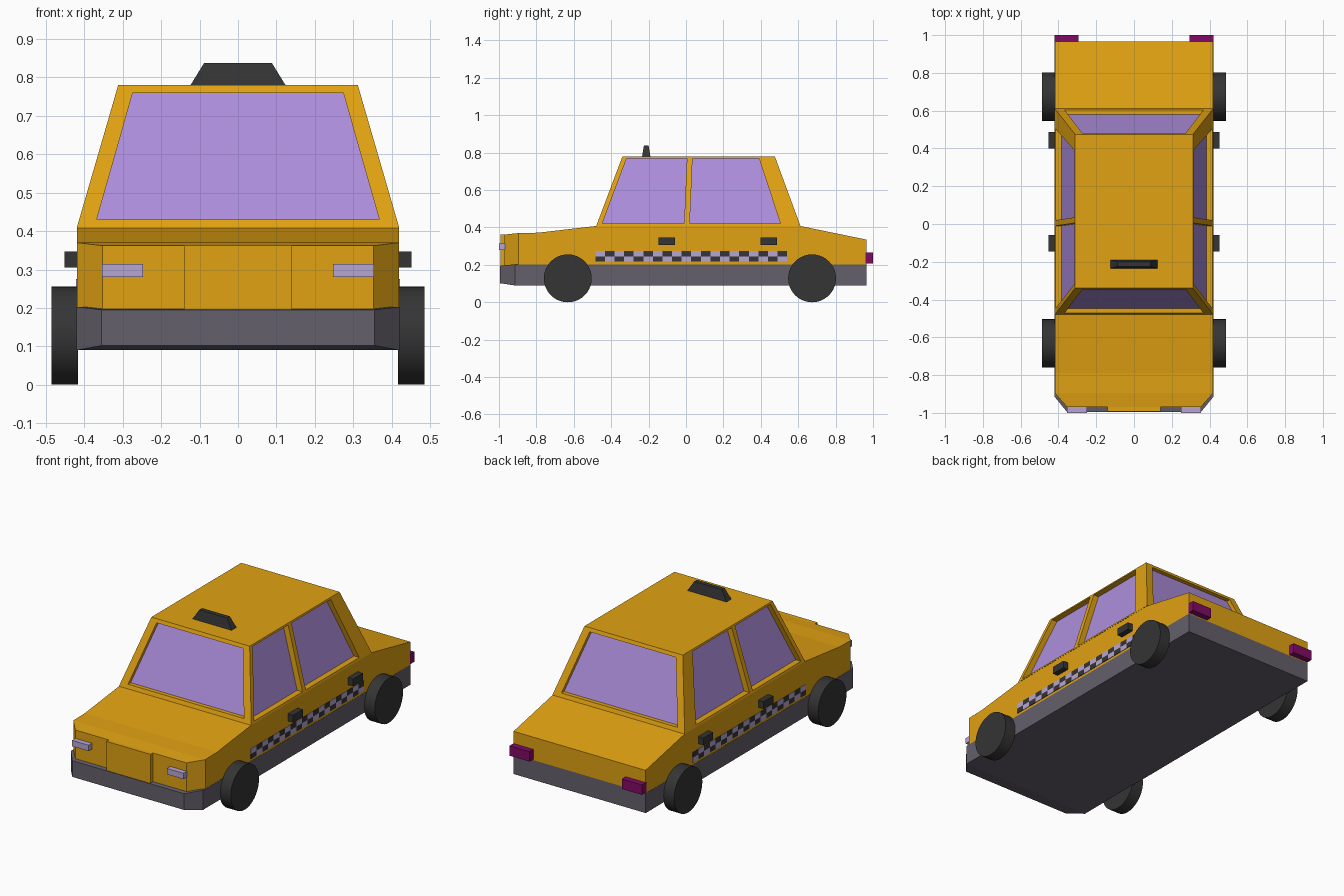
import bpy, bmesh, math

if "Cube" in bpy.data.objects:
    bpy.data.objects.remove(bpy.data.objects["Cube"])

def material(name, rgb):
    m = bpy.data.materials.new(name)
    m.diffuse_color = (*rgb, 1)
    m.use_nodes = True
    m.node_tree.nodes["Principled BSDF"].inputs["Base Color"].default_value = m.diffuse_color
    return m

YELLOW = material("yellow_paint", (0.75, 0.36, 0.006))
GREY = material("grey_trim", (0.13, 0.115, 0.145))
DARK = material("dark_rubber", (0.035, 0.035, 0.035))
GLASS = material("violet_glass", (0.42, 0.27, 0.72))
LAMP = material("pale_lamp", (0.47, 0.38, 0.65))
RED = material("tail_red", (0.22, 0.003, 0.13))

def make(name, verts, faces, mat):
    bm = bmesh.new()
    vs = [bm.verts.new(v) for v in verts]
    for f in faces:
        bm.faces.new([vs[i] for i in f])
    bmesh.ops.remove_doubles(bm, verts=bm.verts, dist=1e-5)
    bmesh.ops.recalc_face_normals(bm, faces=bm.faces)
    me = bpy.data.meshes.new(name)
    bm.to_mesh(me)
    bm.free()
    me.materials.append(mat)
    ob = bpy.data.objects.new(name, me)
    bpy.context.collection.objects.link(ob)
    return ob

def loft(name, rings, mat):
    """Closed skin over a list of four-point rings."""
    n = len(rings)
    faces = [(0, 1, 2, 3), tuple(4 * (n - 1) + i for i in range(4))]
    for k in range(n - 1):
        for i in range(4):
            j = (i + 1) % 4
            faces.append((4*k + i, 4*k + j, 4*k + 4 + j, 4*k + 4 + i))
    return make(name, [p for r in rings for p in r], faces, mat)

def body(name, stations, mat):
    """Stations along the car: y, bottom z, top z, half width."""
    loft(name, [[(-w, y, a), (w, y, a), (w, y, b), (-w, y, b)]
                for y, a, b, w in stations], mat)

def box(name, x, y, z, mat, tx=0, ty=0):
    """Box from ranges; tx and ty draw in the top."""
    ring = lambda h, a, b: [(x[0] + a, y[0] + b, h), (x[1] - a, y[0] + b, h),
                            (x[1] - a, y[1] - b, h), (x[0] + a, y[1] - b, h)]
    return loft(name, [ring(z[0], 0, 0), ring(z[1], tx, ty)], mat)

# Lower and upper body
body("lower_body", [(-0.995, 0.102, 0.195, 0.355), (-0.915, 0.09, 0.203, 0.42),
                    (0.965, 0.09, 0.203, 0.42)], GREY)
body("upper_body", [(-0.97, 0.195, 0.362, 0.353), (-0.895, 0.203, 0.37, 0.419),
                    (-0.79, 0.203, 0.372, 0.419), (-0.48, 0.203, 0.408, 0.419),
                    (0.61, 0.203, 0.408, 0.419), (0.965, 0.203, 0.335, 0.419)], YELLOW)
box("front_panel", (-0.14, 0.14), (-0.992, -0.965), (0.195, 0.362), YELLOW)

# Cabin shell with recessed window openings
Z0, Z1 = 0.408, 0.78
slope = lambda z, a, b: a + (b - a) * (z - Z0) / (Z1 - Z0)
side = lambda s: lambda y, z: (s * slope(z, 0.42, 0.312), y, z)
front = lambda x, z: (x, slope(z, -0.48, -0.34), z)
rear = lambda x, z: (x, slope(z, 0.612, 0.475), z)
verts, faces = [], []

def window(name, place, outer, inner, push):
    o = [place(*p) for p in outer]
    i = [place(*p) for p in inner]
    move = lambda k: [tuple(a + k * b for a, b in zip(p, push)) for p in i]
    base = len(verts)
    verts.extend(o + i + move(1))
    for k in range(4):
        j = (k + 1) % 4
        for r in (0, 4):
            faces.append(tuple(base + r + q for q in (k, j, j + 4, k + 4)))
    loft(name, [move(0.97), move(1.2)], GLASS)

end_outer = [(-0.42, Z0), (0.42, Z0), (0.312, Z1), (-0.312, Z1)]
end_inner = [(-0.368, 0.43), (0.368, 0.43), (0.274, 0.76), (-0.274, 0.76)]
window("windscreen", front, end_outer, end_inner, (0, 0.025, 0))
window("rear_window", rear, end_outer, end_inner, (0, -0.025, 0))
for s, label in ((1, "right"), (-1, "left")):
    window("front_window_" + label, side(s),
           [(-0.48, Z0), (0.005, Z0), (0.02, Z1), (-0.34, Z1)],
           [(-0.448, 0.42), (-0.01, 0.42), (0.005, 0.77), (-0.317, 0.77)], (-0.035 * s, 0, 0))
    window("back_window_" + label, side(s),
           [(0.005, Z0), (0.612, Z0), (0.475, Z1), (0.02, Z1)],
           [(0.02, 0.42), (0.505, 0.42), (0.39, 0.77), (0.035, 0.77)], (-0.035 * s, 0, 0))
base = len(verts)
verts += [side(s)(y, Z1) for s, ys in ((1, (-0.34, 0.02, 0.475)), (-1, (0.475, 0.02, -0.34)))
          for y in ys]
faces.append(tuple(range(base, base + 6)))
make("cabin", verts, faces, YELLOW)

# Roof sign
box("roof_sign", (-0.125, 0.125), (-0.235, -0.19), (0.778, 0.838), DARK, 0.037, 0.01)

# Paired parts on both sides
for s, label in ((1, "right"), (-1, "left")):
    span = lambda a, b: tuple(sorted((s * a, s * b)))
    box("headlight_" + label, span(0.248, 0.354), (-1.0, -0.965), (0.28, 0.314), LAMP)
    box("tail_light_" + label, span(0.293, 0.42), (0.96, 1.0), (0.208, 0.265), RED)
    for part, y in (("front", -0.102), ("back", 0.443)):
        box(f"{part}_handle_{label}", span(0.41, 0.452), (y - 0.044, y + 0.044),
            (0.305, 0.347), DARK)

    # Chequered strip, one mesh per colour
    n, y0, dy, dz = 20, -0.485, 0.0513, 0.029
    for parity, mat, colour in ((0, DARK, "dark"), (1, LAMP, "pale")):
        v, f = [], []
        for k in range(n):
            y, z = y0 + k * dy, 0.217 + dz * ((k + parity) % 2)
            c = len(v)
            for a, b in ((0, 0), (dy, 0), (dy, dz), (0, dz)):
                v += [(s * 0.415, y + a, z + b), (s * 0.422, y + a, z + b)]
            f += [(c, c + 2, c + 4, c + 6), (c + 1, c + 3, c + 5, c + 7)]
            f += [(c + 2*q, c + (2*q + 2) % 8, c + (2*q + 3) % 8, c + 2*q + 1) for q in range(4)]
        make(f"{colour}_checks_{label}", v, f, mat)

    # Wheels
    for part, y in (("front", -0.632), ("back", 0.674)):
        bpy.ops.mesh.primitive_cylinder_add(vertices=40, radius=0.128, depth=0.07,
                                            location=(s * 0.451, y, 0.128),
                                            rotation=(0, math.pi / 2, 0))
        wheel = bpy.context.object
        wheel.name = f"{part}_wheel_{label}"
        wheel.data.materials.append(DARK)
        bpy.ops.object.shade_smooth_by_angle()
